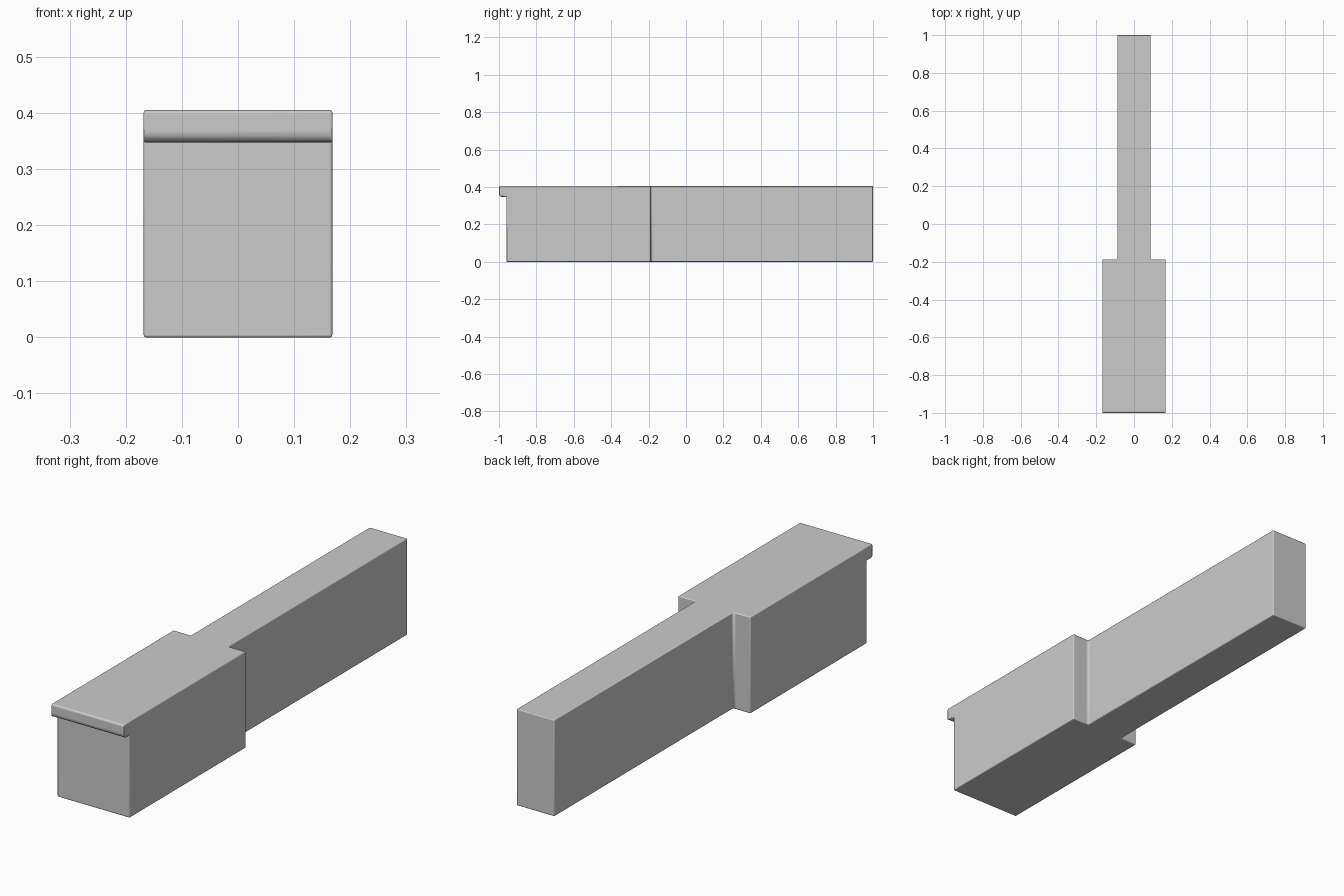
import bpy, bmesh
from mathutils import Vector

cube = bpy.data.objects.get("Cube")
if cube:
    bpy.data.objects.remove(cube, do_unlink=True)

HEIGHT = 0.405
WIDE, NARROW = 0.168, 0.088      # half widths of head and tail
FRONT, STEP, BACK = -0.96, -0.188, 1.0
LIP_Z, LIP_DEPTH = 0.347, 0.04

# single flat colour
grey = bpy.data.materials.new("plain_grey")
grey.use_nodes = True
colour = (0.6, 0.6, 0.6, 1)
grey.diffuse_color = colour
grey.node_tree.nodes["Principled BSDF"].inputs["Base Color"].default_value = colour

# T-shaped plan raised to full height
bm = bmesh.new()
half = [(WIDE, FRONT), (WIDE, STEP), (NARROW, STEP), (NARROW, BACK)]
plan = half + [(-x, y) for x, y in reversed(half)]
base = bm.faces.new([bm.verts.new((x, y, 0)) for x, y in plan])
raised = bmesh.ops.extrude_face_region(bm, geom=[base], use_keep_orig=True)
top = [g for g in raised["geom"] if isinstance(g, bmesh.types.BMVert)]
bmesh.ops.translate(bm, verts=top, vec=(0, 0, HEIGHT))
bmesh.ops.recalc_face_normals(bm, faces=bm.faces[:])

# overhanging lip pulled from the upper strip of the front face
front = min(bm.faces, key=lambda f: f.calc_center_median().y)
bmesh.ops.bisect_plane(bm, geom=[front, *front.edges, *front.verts],
                       plane_co=(0, 0, LIP_Z), plane_no=(0, 0, 1))
strip = max((f for f in bm.faces if f.normal.y < -0.9),
            key=lambda f: f.calc_center_median().z)
pulled = bmesh.ops.extrude_face_region(bm, geom=[strip])
bmesh.ops.translate(bm, vec=(0, -LIP_DEPTH, 0),
                    verts=[g for g in pulled["geom"] if isinstance(g, bmesh.types.BMVert)])
bmesh.ops.recalc_face_normals(bm, faces=bm.faces[:])
bmesh.ops.dissolve_limit(bm, angle_limit=0.01, verts=bm.verts[:], edges=bm.edges[:])

# small rounding everywhere, larger on the lip and the inner step corners
weight = bm.edges.layers.float.new("bevel_weight_edge")
for e in bm.edges:
    mid = (e.verts[0].co + e.verts[1].co) / 2
    e[weight] = 0.2
    if abs(mid.x) < 0.01 and abs(mid.z - LIP_Z) < 0.01:
        e[weight] = 1.0 if mid.y < FRONT - 0.01 else 0.5
    elif abs(mid.x) < 0.01 and mid.y < FRONT - 0.01:
        e[weight] = 0.4
    elif (mid - Vector((mid.x, STEP, HEIGHT / 2))).length < 0.01 and abs(mid.x) < WIDE - 0.01:
        e[weight] = 0.5

mesh = bpy.data.meshes.new("stepped_block")
bm.to_mesh(mesh)
bm.free()
mesh.materials.append(grey)
block = bpy.data.objects.new("stepped_block", mesh)
bpy.context.collection.objects.link(block)

rounding = block.modifiers.new("rounding", "BEVEL")
rounding.limit_method = "WEIGHT"
rounding.width = 0.02
rounding.segments = 4

bpy.context.view_layer.objects.active = block
block.select_set(True)
bpy.ops.object.shade_smooth_by_angle(angle=0.6)
